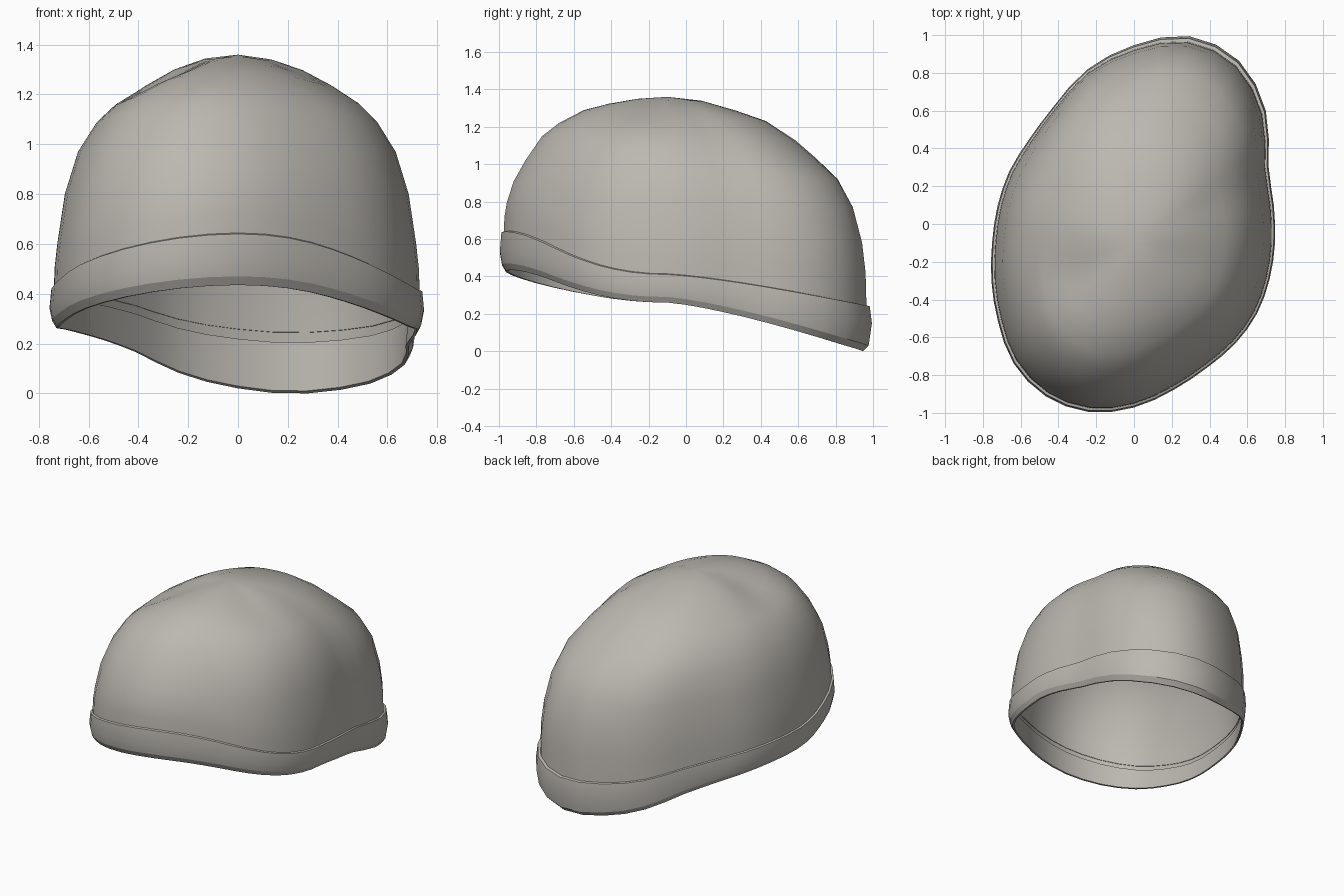
import bpy
import math

default_cube = bpy.data.objects.get("Cube")
if default_cube:
    bpy.data.objects.remove(default_cube, do_unlink=True)

# Radii of the lopsided head outline, counter-clockwise from +x
OUTLINE = [.745, .765, .82, .985, 1.11, 1.13, 1.045, .95, .84, .78, .76, .747,
           .75, .78, .83, .90, .935, .925, .87, .805, .765, .755, .75, .742]
COUNT = 2 * len(OUTLINE)
CENTRE_Y = -.1
BACK_REACH = 1.09
APEX = 1.36

# Each row: outline scale, then height at the front, the sides and the back
HEM_ROWS = [
    (.968, .61, .385, .205),
    (.95, .435, .26, .01),
    (.965, .435, .26, .0),
    (.988, .47, .29, .03),
    (1.002, .54, .34, .15),
    (.993, .64, .41, .24),
    (.975, .645, .415, .245),
]
CROWN_ROWS = [
    (.98, .6, .37, .19),
    (.975, .72, .5, .42),
    (.96, .8, .6, .58),
    (.92, .91, .8, .77),
    (.85, 1.02, .97, .92),
    (.75, 1.15, 1.09, 1.03),
    (.65, 1.22, 1.165, 1.125),
    (.5, 1.29, 1.24, 1.23),
    (.35, 1.325, 1.305, 1.285),
    (.18, 1.352, 1.347, 1.337),
]
# Soft dents in the cloth: x, y, width, depth
DENTS = [(-.3, -.28, .16, .04), (.22, -.2, .14, .02)]


def outline_radius(i):
    # Points halfway between the given radii follow a smooth curve
    k, odd = divmod(i % COUNT, 2)
    a, b, c, d = (OUTLINE[(k + s) % len(OUTLINE)] for s in (-1, 0, 1, 2))
    return (9 * (b + c) - a - d) / 16 if odd else b


def dent_depth(x, y):
    total = 0
    for cx, cy, width, depth in DENTS:
        distance = math.hypot(x - cx, y - cy)
        total += depth * math.exp(-(distance / width) ** 2)
    return total


def ring(row, dented):
    scale, front, side, back = row
    points = []
    for i in range(COUNT):
        angle = math.tau * i / COUNT
        across, along = math.cos(angle), math.sin(angle)
        radius = outline_radius(i)
        # Blend the side height towards the front or the back height
        if along < 0:
            end, weight = front, abs(along) ** 2.2
        else:
            skew = max(-.6, min(.6, 1.2 * across))
            reach = min(1, radius * along / BACK_REACH)
            end, weight = back, reach ** (1.9 - skew)
        z = side + (end - side) * weight
        # The back evens out towards the top
        if along > 0:
            mirrored = outline_radius(COUNT // 2 - i)
            radius += (mirrored - radius) * min(.3, 1 - scale) * along
        x = radius * across * scale
        y = radius * along * scale + CENTRE_Y
        if dented:
            z -= dent_depth(x, y)
        points.append((x, y, z))
    return points


def loft(name, rows, material, apex=None, creases=()):
    verts = []
    for row in rows:
        verts += ring(row, apex is not None)
    faces = []
    for r in range(len(rows) - 1):
        low, high = r * COUNT, (r + 1) * COUNT
        for i in range(COUNT):
            j = (i + 1) % COUNT
            faces.append((low + i, low + j, high + j, high + i))
    # Gather the last ring into a point
    if apex is not None:
        verts.append((0, CENTRE_Y, apex))
        last = (len(rows) - 1) * COUNT
        for i in range(COUNT):
            faces.append((last + i, last + (i + 1) % COUNT, len(verts) - 1))
    mesh = bpy.data.meshes.new(name)
    mesh.from_pydata(verts, [], faces)
    mesh.materials.append(material)
    mesh.update()
    mesh.shade_smooth()
    # Hard seams along the chosen rings
    for edge in mesh.edges:
        a, b = (v // COUNT for v in edge.vertices)
        if a == b and a in creases:
            edge.use_edge_sharp = True
    obj = bpy.data.objects.new(name, mesh)
    bpy.context.collection.objects.link(obj)


# Cloth material
cloth = bpy.data.materials.new("warm_grey_cloth")
cloth.use_nodes = True
colour = (.5, .48, .44, 1)
cloth.diffuse_color = colour
shader = next(n for n in cloth.node_tree.nodes if n.type == "BSDF_PRINCIPLED")
shader.inputs["Base Color"].default_value = colour

# Turned-up band with its inner hem, and the crown above it
loft("cap_band", HEM_ROWS, cloth, creases=(1, 2, 3, 5))
loft("cap_crown", CROWN_ROWS, cloth, apex=APEX)
